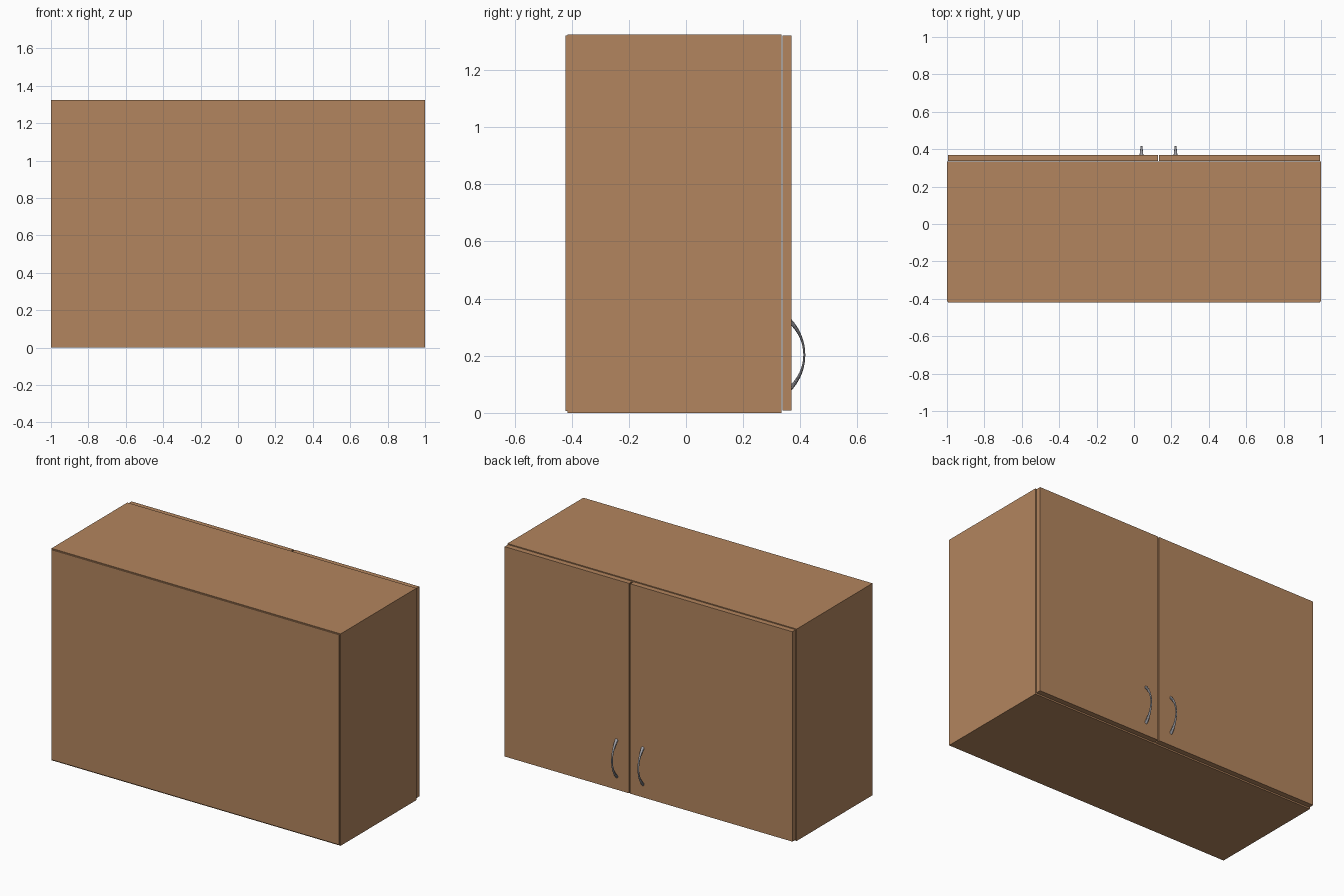
import bpy, bmesh, math

if "Cube" in bpy.data.objects:
    bpy.data.objects.remove(bpy.data.objects["Cube"])


def material(name, rgb):
    m = bpy.data.materials.new(name)
    m.diffuse_color = (*rgb, 1)
    m.use_nodes = True
    m.node_tree.nodes["Principled BSDF"].inputs["Base Color"].default_value = m.diffuse_color
    return m


WOOD = material("warm_wood", (0.45, 0.235, 0.112))
METAL = material("grey_metal", (0.36, 0.36, 0.39))


def finish(name, bm, mat):
    bmesh.ops.recalc_face_normals(bm, faces=bm.faces)
    me = bpy.data.meshes.new(name)
    bm.to_mesh(me)
    bm.free()
    me.materials.append(mat)
    ob = bpy.data.objects.new(name, me)
    bpy.context.collection.objects.link(ob)
    return ob


def panel(name, x, y, z):
    """Box from (min, max) ranges."""
    bm = bmesh.new()
    bmesh.ops.create_cube(bm, size=1)
    for v in bm.verts:
        v.co = [r[0] if c < 0 else r[1] for r, c in zip((x, y, z), v.co)]
    return finish(name, bm, WOOD)


H, T = 1.325, 0.035          # carcass height, board thickness
BACK, FRONT = -0.414, 0.335  # carcass depth range
DOOR = 0.37                  # outer door face
SPLIT, GAP = 0.131, 0.004    # gap between the two doors

# Carcass boards
panel("left_side", (-1, -1 + T), (BACK, FRONT), (0, H))
panel("right_side", (1 - T, 1), (BACK, FRONT), (0, H))
panel("top_board", (-1 + T, 1 - T), (BACK, FRONT), (H - T, H))
panel("bottom_board", (-1 + T, 1 - T), (BACK, FRONT), (0, T))
panel("shelf", (-1 + T, 1 - T), (BACK, FRONT - 0.03), (0.65, 0.65 + T))
panel("rear_panel", (-0.995, 0.995), (-0.421, BACK), (0.007, H - 0.005))

# Doors
panel("wide_door", (-0.995, SPLIT - GAP), (FRONT + 0.002, DOOR), (0.008, H - 0.005))
panel("narrow_door", (SPLIT + GAP, 0.995), (FRONT + 0.002, DOOR), (0.008, H - 0.005))


# Bow handles: oval section swept along an arc, wider at the ends
def handle(name, x):
    bm = bmesh.new()
    R, zc, crest, rings, sides = 0.163, 0.203, 0.414, 20, 12
    span = math.radians(47)
    loops = []
    for i in range(rings + 1):
        t = 2 * i / rings - 1
        a = t * span
        wide = 0.005 + 0.006 * t * t
        thick = 0.0035 + 0.005 * t * t
        loop = []
        for k in range(sides):
            s = 2 * math.pi * k / sides
            r = R + thick * math.sin(s)
            loop.append(bm.verts.new((x + wide * math.cos(s),
                                      crest - R + r * math.cos(a),
                                      zc + r * math.sin(a))))
        loops.append(loop)
    for p, q in zip(loops, loops[1:]):
        for k in range(sides):
            n = (k + 1) % sides
            bm.faces.new((p[k], p[n], q[n], q[k]))
    bm.faces.new(loops[0])
    bm.faces.new(loops[-1])
    ob = finish(name, bm, METAL)
    bpy.ops.object.select_all(action='DESELECT')
    ob.select_set(True)
    bpy.context.view_layer.objects.active = ob
    bpy.ops.object.shade_smooth_by_angle()


handle("wide_door_handle", SPLIT - 0.091)
handle("narrow_door_handle", SPLIT + 0.091)
